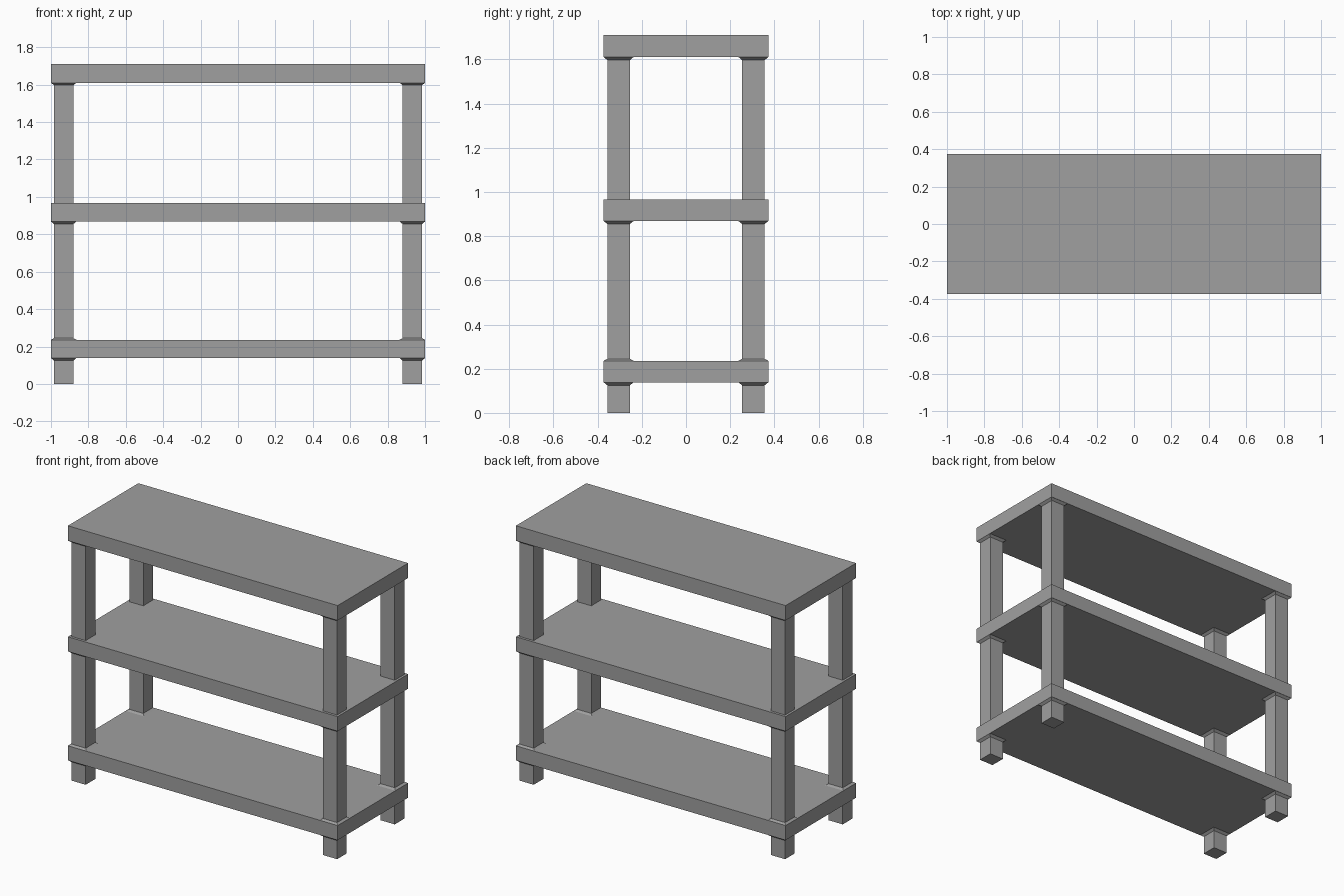
import bpy
import bmesh

cube = bpy.data.objects.get("Cube")
if cube:
    bpy.data.objects.remove(cube, do_unlink=True)

grey = bpy.data.materials.new("plain_grey")
grey.use_nodes = True
colour = (0.35, 0.35, 0.35, 1)
grey.diffuse_color = colour
grey.node_tree.nodes["Principled BSDF"].inputs["Base Color"].default_value = colour


def block(name, centre, low, high, z0, z1):
    """Upright block whose lower and upper half-sizes may differ."""
    bm = bmesh.new()
    bmesh.ops.create_cube(bm, size=2)
    for v in bm.verts:
        half = high if v.co.z > 0 else low
        v.co.x = centre[0] + v.co.x * half[0]
        v.co.y = centre[1] + v.co.y * half[1]
        v.co.z = z1 if v.co.z > 0 else z0
    mesh = bpy.data.meshes.new(name)
    bm.to_mesh(mesh)
    bm.free()
    mesh.materials.append(grey)
    obj = bpy.data.objects.new(name, mesh)
    bpy.context.collection.objects.link(obj)


# Three shelf boards
SHELF = (1.0, 0.373)
boards = {"bottom": (0.138, 0.236), "middle": (0.868, 0.966), "top": (1.61, 1.71)}
for level, (z0, z1) in boards.items():
    block(level + "_shelf", (0, 0), SHELF, SHELF, z0, z1)

# Four square posts with small flared collars where they meet the boards
POST = (0.052, 0.051)
FLARE = (0.068, 0.067)
for side, sx in (("left", 1), ("right", -1)):
    for end, sy in (("front", -1), ("back", 1)):
        spot = (sx * 0.932, sy * 0.305)
        name = end + "_" + side
        block(name + "_post", spot, POST, POST, 0, 1.62)
        for level, (z0, z1) in boards.items():
            block(f"{name}_{level}_collar", spot, POST, FLARE, z0 - 0.013, z0)
        block(name + "_base_collar", spot, FLARE, POST, 0.236, 0.245)
